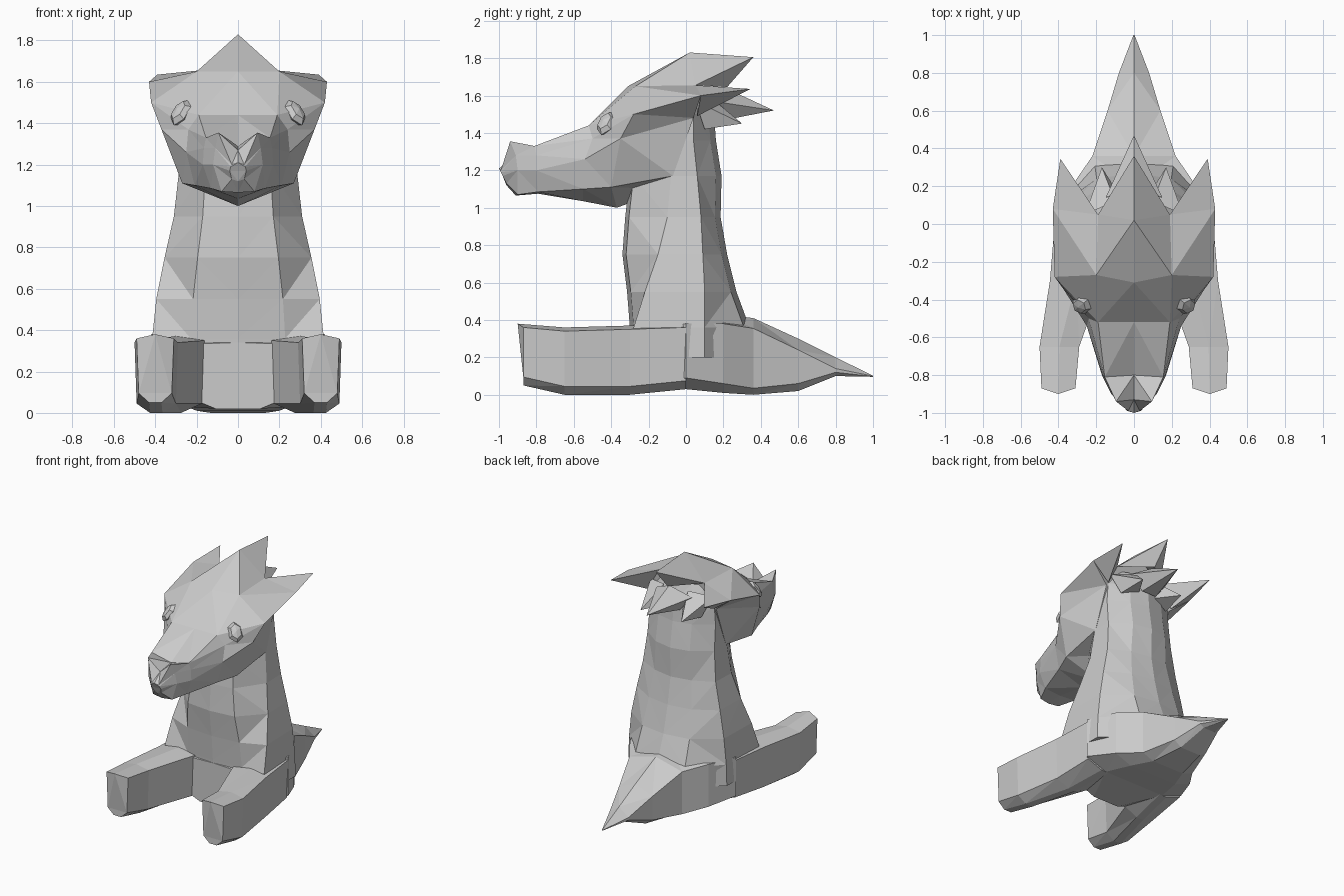
import bpy, bmesh
from mathutils import Vector


def finish(bm, name):
    bmesh.ops.remove_doubles(bm, verts=bm.verts, dist=0.0005)
    bmesh.ops.triangulate(bm, faces=[f for f in bm.faces if len(f.verts) > 3])
    bmesh.ops.recalc_face_normals(bm, faces=bm.faces)
    me = bpy.data.meshes.new(name)
    bm.to_mesh(me)
    bm.free()
    ob = bpy.data.objects.new(name, me)
    bpy.context.collection.objects.link(ob)
    return ob


def loft(name, rings):
    bm = bmesh.new()
    vs = [[bm.verts.new(p) for p in r] for r in rings]
    n = len(vs[0])
    for a, b in zip(vs, vs[1:]):
        for i in range(n):
            j = (i + 1) % n
            bm.faces.new((a[i], a[j], b[j], b[i]))
    bm.faces.new(vs[0])
    bm.faces.new(vs[-1])
    return finish(bm, name)


def whole(half):
    # half ring starts and ends on the centre plane
    return half + [(-x, y, z) for x, y, z in half[-2:0:-1]]


def mirror(ob):
    m = ob.modifiers.new("mirror", 'MIRROR')
    m.use_axis[0] = True
    m.use_mirror_merge = False


def spike(name, base, tip):
    bm = bmesh.new()
    b = [bm.verts.new(p) for p in base]
    t = bm.verts.new(tip)
    bm.faces.new(b)
    for i in range(len(b)):
        bm.faces.new((b[i], b[(i + 1) % len(b)], t))
    return finish(bm, name)


# upright torso and neck: z, half width, front, side front, side back, back
torso = [(.2, .42, -.29, -.27, .1, .3),
         (.36, .415, -.30, -.28, .1, .34),
         (.55, .395, -.315, -.22, .1, .27),
         (.75, .355, -.34, -.15, .09, .22),
         (.95, .31, -.325, -.10, .08, .185),
         (1.17, .285, -.30, -.08, .06, .19),
         (1.36, .28, -.25, -.08, .04, .16),
         (1.5, .27, -.2, -.08, .04, .15),
         (1.63, .19, -.1, -.05, .03, .1)]
loft("torso", [whole([(0, f, z), (.55 * w, f + .02, z), (w, s, z),
                      (.98 * w, r, z), (.5 * w, b - .03, z), (0, b, z)])
               for z, w, f, s, r, b in torso])

# hips running into the pointed tail: y, half width, ridge, side top, side low, belly
hips = [(-.3, .18, .34, .335, .05, .02),
        (0, .42, .4, .38, .09, .03),
        (.2, .33, .43, .38, .06, .01),
        (.36, .22, .41, .355, .035, 0),
        (.6, .14, .3, .24, .06, .02),
        (.8, .08, .2, .14, .12, .1),
        (1, .003, .102, .1, .098, .096)]
loft("hips_and_tail", [whole([(0, y, t), (w, y, s), (w, y, l), (.6 * w, y, b), (0, y, b)])
                       for y, w, t, s, l, b in hips])

# forward pointing legs: y, inner x, outer x, bottom, top, toe bulge
legs = [(-.87, .31, .49, .05, .37, .03),
        (-.65, .29, .5, 0, .35, 0),
        (-.3, .165, .445, 0, .36, 0),
        (0, .1, .42, .03, .37, 0)]
mirror(loft("leg", [[(i, y, t - .01), ((i + o) / 2, y - k, t + .01), (o, y, t - .01),
                     (o - .01, y, b + .045), ((i + o) / 2 + .03, y, b),
                     ((i + o) / 2 - .03, y, b), (i + .01, y, b + .045)]
                    for y, i, o, b, t, k in legs]))

# head, nose to crown: top centre, top edge, cheek top, cheek, jaw, underside
head = [
    [(0, -1, 1.21), (.03, -.99, 1.2), (.035, -.99, 1.19),
     (.04, -.98, 1.17), (.03, -.96, 1.13), (0, -.96, 1.12)],
    [(0, -.93, 1.27), (.095, -.94, 1.355), (.11, -.91, 1.28),
     (.12, -.9, 1.2), (.08, -.9, 1.07), (0, -.91, 1.065)],
    [(0, -.8, 1.29), (.155, -.81, 1.33), (.165, -.8, 1.28),
     (.17, -.8, 1.2), (.13, -.79, 1.085), (0, -.79, 1.075)],
    [(0, -.52, 1.44), (.19, -.52, 1.44), (.24, -.5, 1.37),
     (.25, -.54, 1.26), (.21, -.55, 1.1), (0, -.55, 1.035)],
    [(0, -.31, 1.65), (.2, -.27, 1.65), (.42, -.28, 1.5),
     (.37, -.35, 1.37), (.27, -.4, 1.11), (0, -.37, 1.0)],
    [(0, .02, 1.83), (.19, .05, 1.655), (.43, .08, 1.6),
     (.28, .04, 1.48), (.285, -.07, 1.17), (0, -.1, 1.1)]]
loft("head", [whole(r) for r in head])

# crest spikes swept backwards
spike("centre_crest", [(0, .02, 1.83), (.19, .05, 1.655), (0, .22, 1.645),
                       (-.19, .05, 1.655)], (0, .36, 1.805))
mirror(spike("side_crest", [(.19, .05, 1.655), (.43, .08, 1.6), (.28, .06, 1.49)],
             (.39, .345, 1.635)))

# tufts behind the head
spike("nape_tuft", [(0, .2, 1.645), (.15, .14, 1.57), (.06, .16, 1.46),
                    (-.06, .16, 1.46), (-.15, .14, 1.57)], (0, .47, 1.52))
mirror(spike("side_tuft", [(.1, .12, 1.6), (.26, .05, 1.57), (.2, .1, 1.42), (.07, .14, 1.46)],
             (.17, .3, 1.45)))

# faceted eyes
bm = bmesh.new()
bmesh.ops.create_uvsphere(bm, u_segments=6, v_segments=4, radius=1)
turn = Vector((.62, -.5, .6)).to_track_quat('Z', 'Y')
for v in bm.verts:
    v.co = turn @ Vector((v.co.x * .055, v.co.y * .075, v.co.z * .035)) + Vector((.275, -.425, 1.45))
mirror(finish(bm, "eye"))
